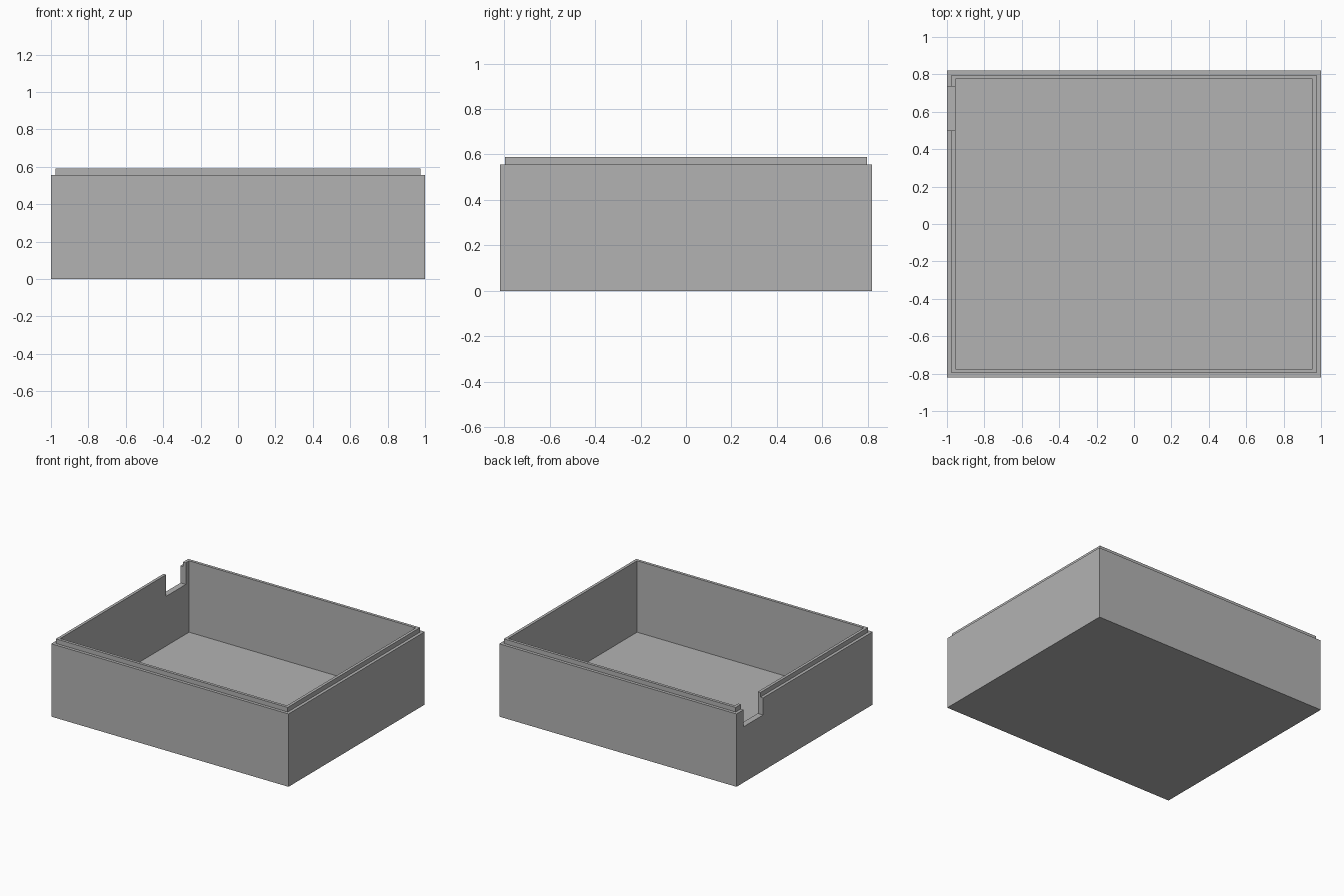
import bpy
import bmesh

cube = bpy.data.objects.get("Cube")
if cube:
    bpy.data.objects.remove(cube, do_unlink=True)

HALF_X, HALF_Y = 1.0, 0.82
WALL, STEP = 0.045, 0.023
FLOOR, SHOULDER, TOP = 0.046, 0.555, 0.59
NOTCH_Y, NOTCH_Z = (0.5, 0.735), 0.425

grey = bpy.data.materials.new("plain grey")
grey.use_nodes = True
colour = (0.45, 0.45, 0.45, 1)
grey.diffuse_color = colour
grey.node_tree.nodes["Principled BSDF"].inputs["Base Color"].default_value = colour


def add_object(name, bm):
    bmesh.ops.recalc_face_normals(bm, faces=bm.faces)
    mesh = bpy.data.meshes.new(name)
    bm.to_mesh(mesh)
    bm.free()
    mesh.materials.append(grey)
    obj = bpy.data.objects.new(name, mesh)
    bpy.context.collection.objects.link(obj)
    return obj


def stacked_rings(rings):
    """Closed solid through rectangles given as (inset, height)."""
    bm = bmesh.new()
    loops = []
    for inset, z in rings:
        x, y = HALF_X - inset, HALF_Y - inset
        loops.append([bm.verts.new((sx * x, sy * y, z))
                      for sx, sy in ((-1, -1), (1, -1), (1, 1), (-1, 1))])
    for a, b in zip(loops, loops[1:]):
        for i in range(4):
            j = (i + 1) % 4
            bm.faces.new((a[i], a[j], b[j], b[i]))
    bm.faces.new(loops[0][::-1])
    bm.faces.new(loops[-1])
    return bm


# Open tray: outer wall, stepped rim, inner wall and floor
tray = add_object("tray", stacked_rings([
    (0, 0), (0, SHOULDER), (STEP, SHOULDER),
    (STEP, TOP), (WALL, TOP), (WALL, FLOOR)]))

# Cable notch through the side wall
bm = bmesh.new()
bmesh.ops.create_cube(bm, size=1)
for v in bm.verts:
    v.co.x = -HALF_X + v.co.x * WALL * 3
    v.co.y = NOTCH_Y[1] if v.co.y > 0 else NOTCH_Y[0]
    v.co.z = TOP + 0.1 if v.co.z > 0 else NOTCH_Z
cutter = add_object("notch_cutter", bm)
cutter.hide_render = True

cut = tray.modifiers.new("notch", "BOOLEAN")
cut.operation = "DIFFERENCE"
cut.solver = "EXACT"
cut.object = cutter
bpy.context.view_layer.objects.active = tray
bpy.ops.object.modifier_apply(modifier=cut.name)
bpy.data.objects.remove(cutter, do_unlink=True)
